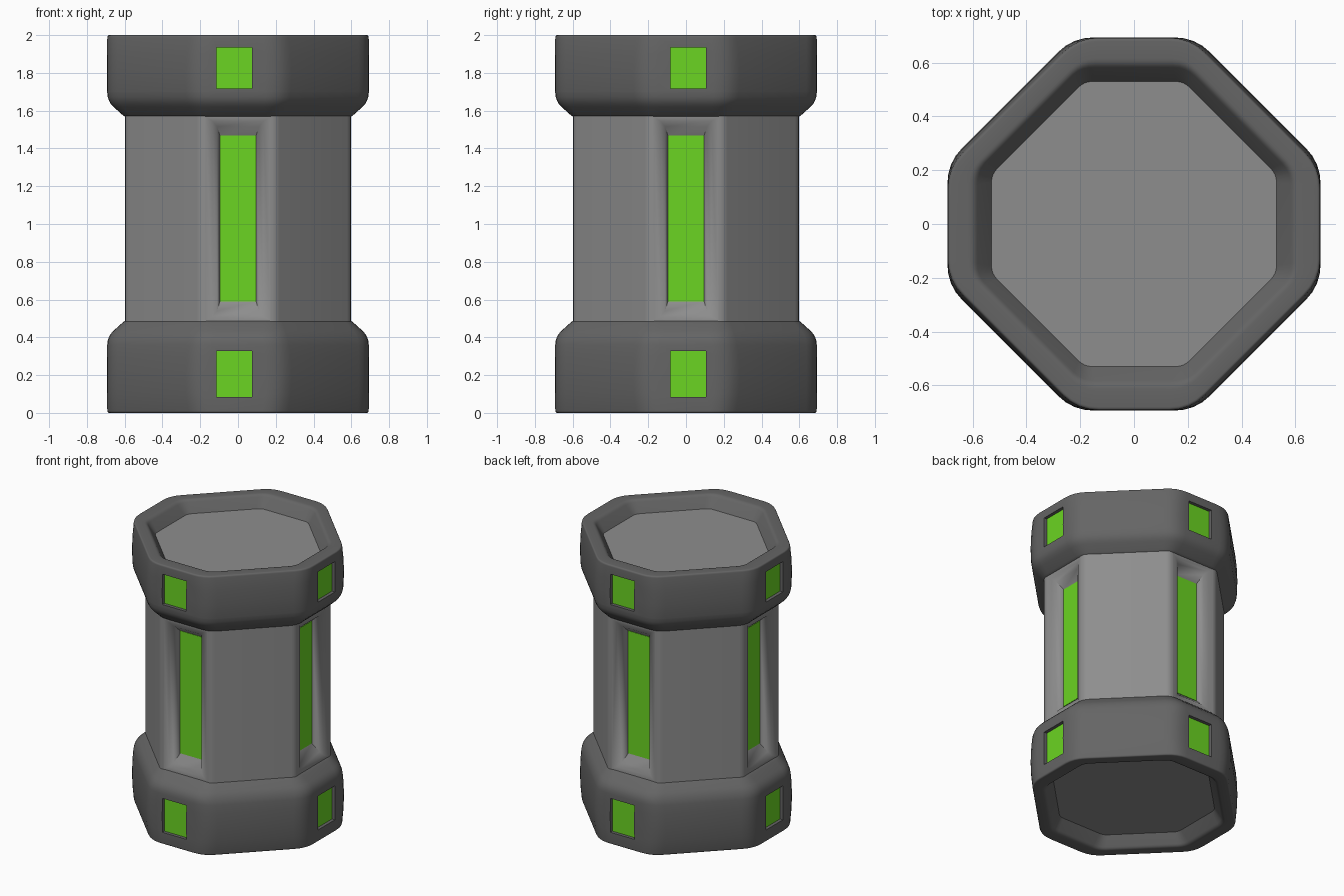
import bpy, bmesh
from math import pi
from mathutils import Vector, Matrix

if "Cube" in bpy.data.objects:
    bpy.data.objects.remove(bpy.data.objects["Cube"])


def material(name, r, g, b):
    m = bpy.data.materials.new(name)
    m.diffuse_color = (r, g, b, 1)
    m.use_nodes = True
    m.node_tree.nodes["Principled BSDF"].inputs["Base Color"].default_value = m.diffuse_color
    return m


green = material("green_glow", 0.145, 0.66, 0.016)
mid_grey = material("mid_grey", 0.27, 0.27, 0.27)
dark_grey = material("dark_grey", 0.13, 0.13, 0.13)


def loft(name, rings, turn=0, mat=None):
    """Closed solid skinned through rings of equal point count."""
    bm = bmesh.new()
    rows = [[bm.verts.new(p) for p in r] for r in rings]
    n = len(rows[0])
    for a, b in zip(rows, rows[1:]):
        for i in range(n):
            bm.faces.new((a[i], a[(i + 1) % n], b[(i + 1) % n], b[i]))
    bm.faces.new(rows[0][::-1])
    bm.faces.new(rows[-1])
    bmesh.ops.recalc_face_normals(bm, faces=bm.faces)
    bm.transform(Matrix.Rotation(turn * pi / 2, 4, 'Z'))
    me = bpy.data.meshes.new(name)
    bm.to_mesh(me)
    bm.free()
    ob = bpy.data.objects.new(name, me)
    bpy.context.collection.objects.link(ob)
    if mat:
        me.materials.append(mat)
    return ob


def rounded(pts, cuts, seg=4, closed=False):
    """Replace each corner by a small curve starting `cut` away from it."""
    out, n = [], len(pts)
    for i, p in enumerate(pts):
        c = cuts[i]
        if c == 0 or (not closed and i in (0, n - 1)):
            out.append(p)
            continue
        a = p + (pts[i - 1] - p).normalized() * c
        b = p + (pts[(i + 1) % n] - p).normalized() * c
        for k in range(seg + 1):
            t = k / seg
            out.append(a * (1 - t) ** 2 + p * (2 * t * (1 - t)) + b * t * t)
    return out


def octagon(h, flat, cut, z):
    """Octagon with half size h, axis faces of half width flat, soft corners."""
    q = [Vector((h, -flat)), Vector((h, flat))]
    pts = [Matrix.Rotation(k * pi / 2, 2) @ v for k in range(4) for v in q]
    return [Vector((p.x, p.y, z)) for p in rounded(pts, [cut] * 8, closed=True)]


def rect(x0, x1, z0, z1, y):
    return [Vector(p) for p in ((x0, y, z0), (x1, y, z0), (x1, y, z1), (x0, y, z1))]


def carve(ob, cutter):
    m = ob.modifiers.new("cut", 'BOOLEAN')
    m.operation, m.solver, m.object = 'DIFFERENCE', 'EXACT', cutter
    bpy.context.view_layer.objects.active = ob
    bpy.ops.object.modifier_apply(modifier=m.name)
    bpy.data.objects.remove(cutter)


def smooth(ob, angle):
    bpy.ops.object.select_all(action='DESELECT')
    ob.select_set(True)
    bpy.context.view_layer.objects.active = ob
    bpy.ops.object.shade_smooth_by_angle(angle=angle)


# Central column with a flared light channel on each axis face
body = loft("column", [octagon(0.597, 0.2, 0.028, z) for z in (0.3, 1.7)], 0, mid_grey)
for k in range(4):
    flare = [(0.17, 0.49, 1.565, 0.75), (0.17, 0.49, 1.565, 0.597),
             (0.135, 0.51, 1.545, 0.588), (0.11, 0.54, 1.515, 0.57),
             (0.096, 0.59, 1.468, 0.515)]
    carve(body, loft("cutter", [rect(-w, w, a, b, -y) for w, a, b, y in flare], k))
    loft(f"light_strip_{k}", [rect(-0.096, 0.096, 0.59, 1.468, -y) for y in (0.49, 0.518)],
         k, green)
smooth(body, 0.9)

# End caps: dished outer face, thick rim, sloped shoulder onto the column
profile = [Vector(p) for p in ((0.53, 0.08), (0.595, 0.0), (0.692, 0.0), (0.693, 0.1),
                               (0.694, 0.2), (0.693, 0.3), (0.692, 0.405),
                               (0.598, 0.49), (0.5, 0.49))]
profile = rounded(profile, [0, 0.02, 0.012, 0, 0, 0, 0.045, 0.02, 0])


def cap(name, top, z0, z1):
    rings = []
    for h, z in profile:
        if top and z > 0.3:
            z -= 0.055 * min(1, (z - 0.3) / 0.06)   # upper cap is a little shorter
        bulge = max(0, 1 - ((z - 0.2) / 0.2) ** 2) if h > 0.6 else 0
        flat = 0.185 + (h - 0.53) * 0.14 + 0.02 * bulge
        cut = 0.03 + max(0, h - 0.53) * 0.3
        rings.append(octagon(h, flat, cut, 2 - z if top else z))
    ob = loft(name, rings, 0, dark_grey)
    # Small square lamps sunk into the axis faces
    for k in range(4):
        x0, x1 = ((-0.115, 0.075), (-0.083, 0.107))[k % 2]
        carve(ob, loft("cutter", [rect(x0, x1, z0, z1, -y) for y in (0.8, 0.667)], k))
        loft(f"{name}_lamp_{k}", [rect(x0, x1, z0, z1, -y) for y in (0.64, 0.67)], k, green)
    # Lighter dish floor
    ob.data.materials.append(mid_grey)
    for p in ob.data.polygons:
        if p.area > 0.5:
            p.material_index = 1
    smooth(ob, 0.6)


cap("bottom_cap", False, 0.085, 0.328)
cap("top_cap", True, 1.718, 1.935)
